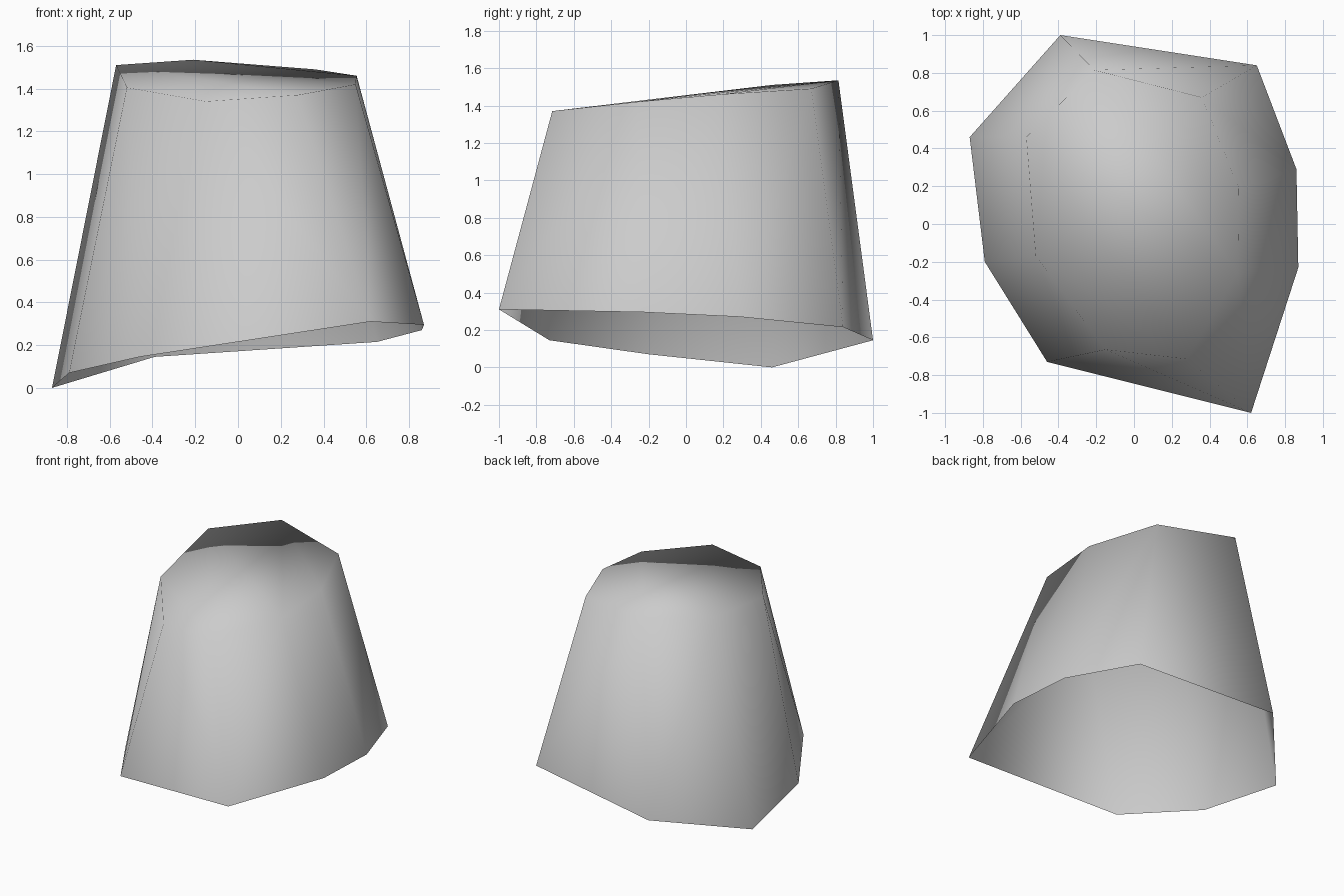
import bpy
import bmesh

cube = bpy.data.objects.get("Cube")
if cube:
    bpy.data.objects.remove(cube, do_unlink=True)

# Stone colour
stone = bpy.data.materials.new("stone_grey")
stone.use_nodes = True
grey = (0.6, 0.6, 0.6, 1)
stone.diffuse_color = grey
stone.node_tree.nodes["Principled BSDF"].inputs["Base Color"].default_value = grey

# Uneven eight-sided outlines of the open foot and the sloping crown
foot = [(-0.39, 1, 0.145), (-0.87, 0.46, 0), (-0.79, -0.2, 0.07), (-0.46, -0.73, 0.145),
        (0.62, -1, 0.31), (0.87, -0.23, 0.295), (0.86, 0.29, 0.27), (0.65, 0.84, 0.215)]
crown = [(-0.21, 0.815, 1.535), (-0.57, 0.46, 1.51), (-0.52, -0.17, 1.405), (-0.15, -0.665, 1.34),
         (0.28, -0.715, 1.37), (0.55, -0.26, 1.42), (0.555, 0.19, 1.46), (0.36, 0.67, 1.49)]

# Wrap a convex skin around both outlines, then open the underside
bm = bmesh.new()
points = [bm.verts.new(p) for p in foot + crown]
bmesh.ops.convex_hull(bm, input=points)
underside = [f for f in bm.faces if all(v.co.z < 0.5 for v in f.verts)]
bmesh.ops.delete(bm, geom=underside, context="FACES")
bmesh.ops.recalc_face_normals(bm, faces=bm.faces)
if sum(f.normal.z for f in bm.faces) < 0:
    bmesh.ops.reverse_faces(bm, faces=bm.faces)
for face in bm.faces:
    face.smooth = True

mesh = bpy.data.meshes.new("tapered_stone")
bm.to_mesh(mesh)
bm.free()
mesh.materials.append(stone)
rock = bpy.data.objects.new("tapered_stone", mesh)
bpy.context.collection.objects.link(rock)
